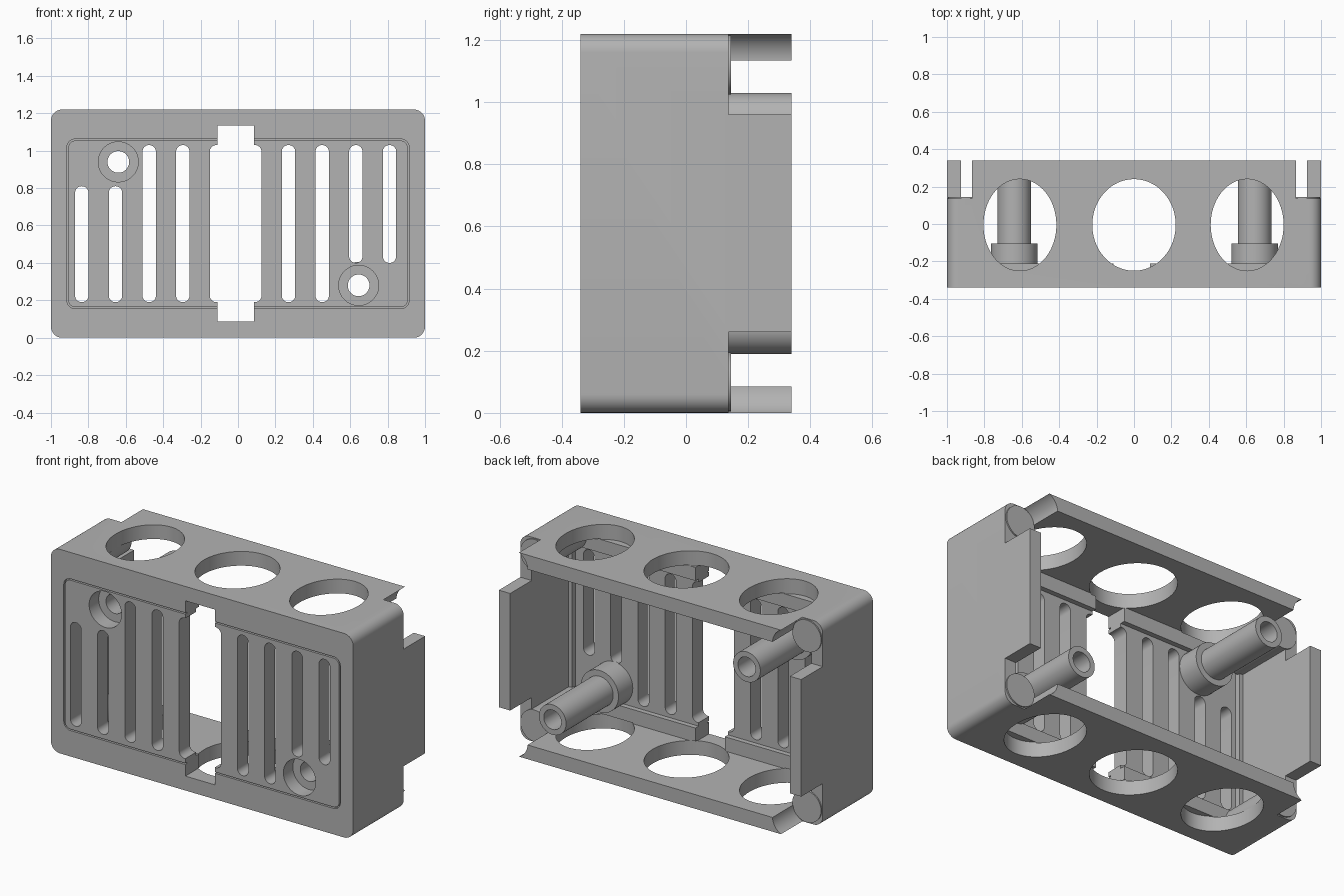
import bpy, bmesh, math
from mathutils import Matrix, Vector

old = bpy.data.objects.get("Cube")
if old:
    bpy.data.objects.remove(old)

FRONT, BACK, HEIGHT = -0.34, 0.34, 1.22
MID = HEIGHT / 2

grey = bpy.data.materials.new("plain grey")
grey.use_nodes = True
grey.diffuse_color = (0.45, 0.45, 0.45, 1)
grey.node_tree.nodes["Principled BSDF"].inputs["Base Color"].default_value = grey.diffuse_color


def finish(name, bm):
    bmesh.ops.recalc_face_normals(bm, faces=bm.faces)
    mesh = bpy.data.meshes.new(name)
    bm.to_mesh(mesh)
    bm.free()
    mesh.materials.append(grey)
    obj = bpy.data.objects.new(name, mesh)
    bpy.context.collection.objects.link(obj)
    return obj


def rounded(name, x0, x1, z0, z1, y0, y1, r=0.0, seg=8):
    """Rectangle with rounded corners, extruded along y."""
    pts = []
    for cx, cz, a0 in ((x1 - r, z1 - r, 0), (x0 + r, z1 - r, 90),
                       (x0 + r, z0 + r, 180), (x1 - r, z0 + r, 270)):
        for i in range(seg + 1 if r else 1):
            a = math.radians(a0 + 90 * i / seg)
            pts.append((cx + r * math.cos(a), y0, cz + r * math.sin(a)))
    bm = bmesh.new()
    face = bm.faces.new([bm.verts.new(p) for p in pts])
    new = bmesh.ops.extrude_face_region(bm, geom=[face])["geom"]
    verts = [v for v in new if isinstance(v, bmesh.types.BMVert)]
    bmesh.ops.translate(bm, verts=verts, vec=(0, y1 - y0, 0))
    bmesh.ops.remove_doubles(bm, verts=bm.verts, dist=0.0001)
    return finish(name, bm)


def cylinder(name, center, rx, ry, depth, axis="Y"):
    bm = bmesh.new()
    bmesh.ops.create_cone(bm, cap_ends=True, segments=64, radius1=1, radius2=1, depth=depth)
    bm.transform(Matrix.Diagonal((rx, ry, 1, 1)))
    if axis == "Y":
        bm.transform(Matrix.Rotation(math.pi / 2, 4, "X"))
    bm.transform(Matrix.Translation(center))
    return finish(name, bm)


def combine(target, tool, operation="DIFFERENCE"):
    mod = target.modifiers.new("cut", "BOOLEAN")
    mod.operation, mod.solver, mod.object = operation, "EXACT", tool
    bpy.context.view_layer.objects.active = target
    bpy.ops.object.modifier_apply(modifier=mod.name)
    bpy.data.objects.remove(tool)


def smooth(obj):
    bpy.ops.object.select_all(action="DESELECT")
    obj.select_set(True)
    bpy.context.view_layer.objects.active = obj
    bpy.ops.object.shade_smooth_by_angle(angle=math.radians(30))


# Hollow shell with a thinner front panel
shell = rounded("shell", -1, 1, 0, HEIGHT, FRONT, BACK, 0.06)
combine(shell, rounded("cavity", -0.925, 0.925, 0.085, 1.135, -0.21, 0.5))
combine(shell, rounded("panel_recess", -0.9, 0.9, 0.17, 1.05, -0.24, 0))

# Thin groove framing the front panel
groove = rounded("groove", -0.915, 0.915, 0.155, 1.062, -0.4, -0.325, 0.045)
combine(groove, rounded("groove_core", -0.907, 0.907, 0.163, 1.054, -0.5, 0, 0.037))
combine(shell, groove)

# Ventilation slots, shortened beside the screw posts
for x, z0, z1 in ((-0.835, 0.19, 0.81), (-0.655, 0.19, 0.81), (-0.475, 0.19, 1.03),
                  (-0.295, 0.19, 1.03), (-0.115, 0.19, 1.03), (0.09, 0.19, 1.03),
                  (0.27, 0.19, 1.03), (0.45, 0.19, 1.03), (0.63, 0.4, 1.03),
                  (0.81, 0.4, 1.03)):
    combine(shell, rounded("slot", x - 0.036, x + 0.036, z0, z1, -0.5, -0.1, 0.0355))

# Central window
combine(shell, rounded("window", -0.11, 0.085, 0.086, 1.134, -0.5, -0.1))

# Oval openings through the top and bottom walls
for x, rx in ((-0.61, 0.195), (0, 0.223), (0.605, 0.195)):
    for z in (0, HEIGHT):
        combine(shell, cylinder("oval", (x, -0.005, z), rx, 0.245, 0.18, "Z"))

# Scooped notches at the four rear corners, with round pillars below them
for sx in (-1, 1):
    for sz in (-1, 1):
        xs = sorted((sx * 0.9, sx * 1.1))
        zs = sorted((MID + sz * 0.35, MID + sz * 0.8))
        combine(shell, rounded("notch", *xs, *zs, 0.137, 0.5))
        combine(shell, cylinder("scoop", (sx * 0.91, 0.337, MID + sz * 0.52), 0.1, 0.1, 0.4))
        pillar = cylinder("corner_pillar", (sx * 0.9, -0.04, MID + sz * 0.51),
                          0.095, 0.095, 0.37)
        smooth(pillar)

# Screw posts: stepped hollow tubes behind counterbored holes
profile = ((0.058, -0.25), (0.125, -0.25), (0.125, -0.105),
           (0.09, -0.105), (0.09, BACK), (0.058, BACK))
for name, x, z in (("upper_post", -0.64, 0.94), ("lower_post", 0.645, 0.28)):
    combine(shell, cylinder("counterbore", (x, -0.3, z), 0.107, 0.107, 0.3))
    bm = bmesh.new()
    ring = [bm.verts.new((r, y, 0)) for r, y in profile]
    edges = [bm.edges.new((ring[i], ring[(i + 1) % len(ring)])) for i in range(len(ring))]
    bmesh.ops.spin(bm, geom=ring + edges, cent=(0, 0, 0), axis=(0, 1, 0),
                   angle=math.tau, steps=48)
    bmesh.ops.remove_doubles(bm, verts=bm.verts, dist=0.0001)
    bm.transform(Matrix.Translation(Vector((x, 0, z))))
    smooth(finish(name, bm))

smooth(shell)
